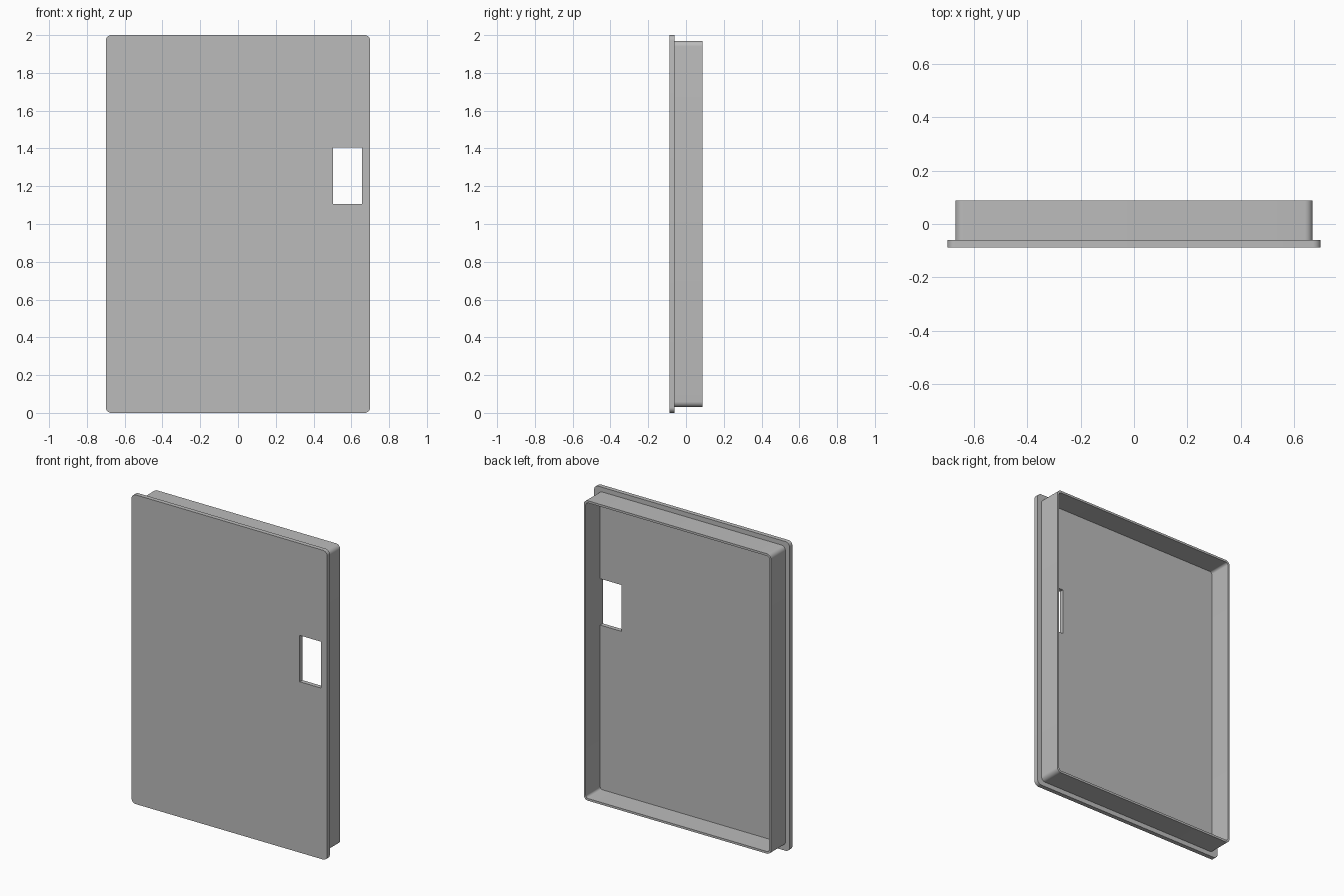
import bpy
import bmesh
from math import cos, sin, pi

cube = bpy.data.objects.get("Cube")
if cube:
    bpy.data.objects.remove(cube, do_unlink=True)

grey = bpy.data.materials.new("plain grey")
grey.use_nodes = True
colour = (0.5, 0.5, 0.5, 1)
grey.diffuse_color = colour
grey.node_tree.nodes["Principled BSDF"].inputs["Base Color"].default_value = colour


def rectangle(x0, x1, z0, z1, radius=0.0, steps=8):
    """Outline of a rectangle, with rounded corners when radius is set."""
    if not radius:
        return [(x0, z0), (x1, z0), (x1, z1), (x0, z1)]
    centres = [(x1 - radius, z1 - radius), (x0 + radius, z1 - radius),
               (x0 + radius, z0 + radius), (x1 - radius, z0 + radius)]
    return [(cx + radius * cos((q + i / steps) * pi / 2),
             cz + radius * sin((q + i / steps) * pi / 2))
            for q, (cx, cz) in enumerate(centres) for i in range(steps + 1)]


def pierced_slab(name, outer, hole, front, back):
    """Fill between two outlines and extrude the result from front to back."""
    bm = bmesh.new()
    edges = []
    for outline in (outer, hole):
        verts = [bm.verts.new((x, front, z)) for x, z in outline]
        edges += [bm.edges.new((v, verts[i - 1])) for i, v in enumerate(verts)]
    bmesh.ops.triangle_fill(bm, edges=edges, use_beauty=True, normal=(0, -1, 0))
    extruded = bmesh.ops.extrude_face_region(bm, geom=bm.faces[:], use_keep_orig=True)
    moved = [g for g in extruded["geom"] if isinstance(g, bmesh.types.BMVert)]
    bmesh.ops.translate(bm, verts=moved, vec=(0, back - front, 0))
    bmesh.ops.recalc_face_normals(bm, faces=bm.faces[:])
    mesh = bpy.data.meshes.new(name)
    bm.to_mesh(mesh)
    bm.free()
    mesh.materials.append(grey)
    obj = bpy.data.objects.new(name, mesh)
    bpy.context.collection.objects.link(obj)
    bpy.ops.object.select_all(action="DESELECT")
    obj.select_set(True)
    bpy.context.view_layer.objects.active = obj
    bpy.ops.object.shade_smooth_by_angle(angle=pi / 6)


FRONT, JOIN, BACK = -0.088, -0.06, 0.088

# Front panel with the latch opening
pierced_slab("door_panel", rectangle(-0.7, 0.7, 0, 2, 0.03),
             rectangle(0.503, 0.656, 1.105, 1.405), FRONT, JOIN)

# Thin wall standing behind the panel
pierced_slab("rear_rim", rectangle(-0.67, 0.67, 0.03, 1.97, 0.03),
             rectangle(-0.656, 0.656, 0.044, 1.956, 0.016), JOIN, BACK)
